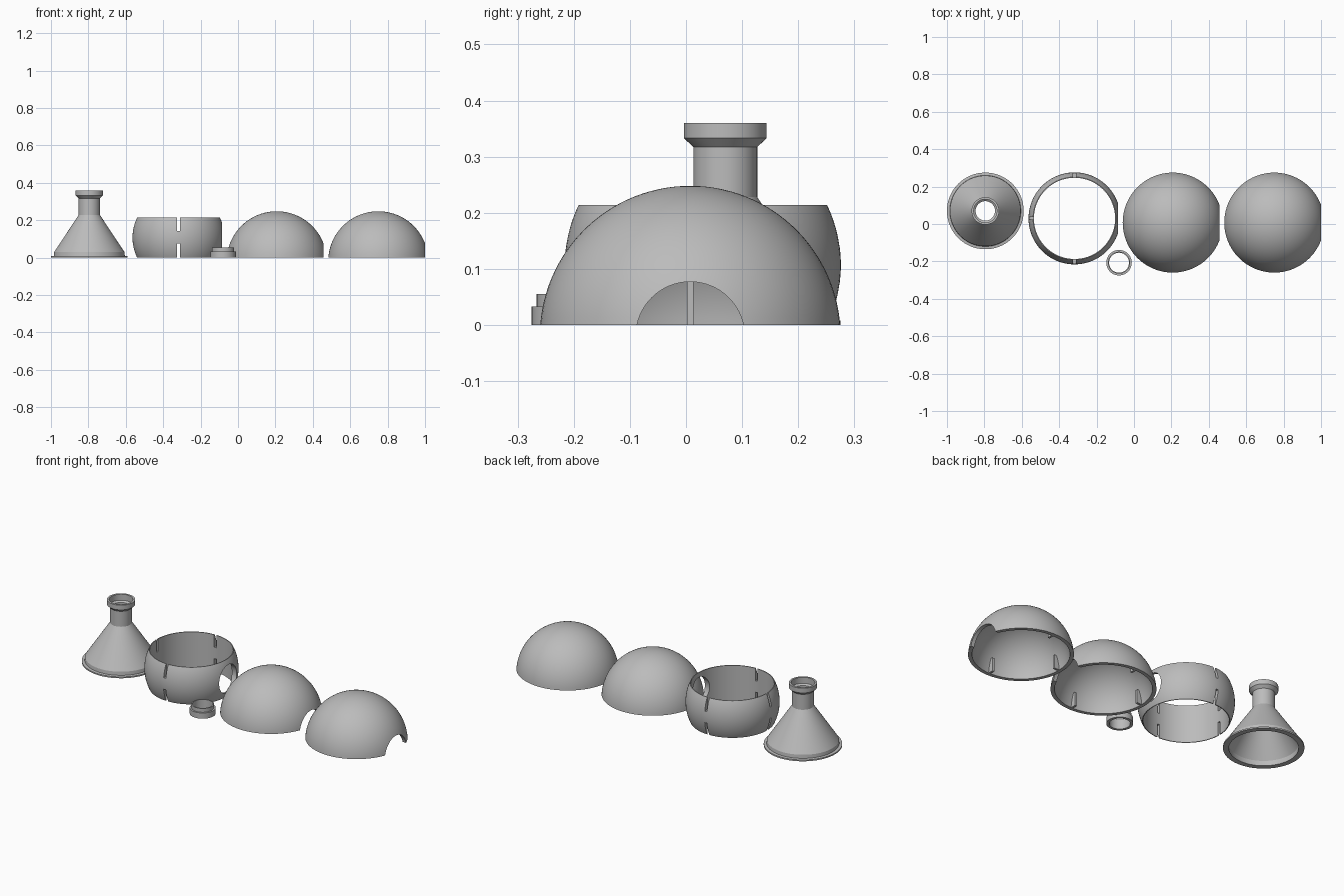
import bpy, bmesh, math
from mathutils import Matrix

if "Cube" in bpy.data.objects:
    bpy.data.objects.remove(bpy.data.objects["Cube"])

SEG = 96
grey = bpy.data.materials.new("plain grey")
grey.diffuse_color = (0.5, 0.5, 0.5, 1)
grey.use_nodes = True
grey.node_tree.nodes["Principled BSDF"].inputs["Base Color"].default_value = grey.diffuse_color


def finish(name, bm, loc=(0, 0, 0)):
    bmesh.ops.recalc_face_normals(bm, faces=bm.faces)
    me = bpy.data.meshes.new(name)
    bm.to_mesh(me)
    bm.free()
    me.materials.append(grey)
    ob = bpy.data.objects.new(name, me)
    ob.location = loc
    bpy.context.collection.objects.link(ob)
    return ob


def lathe(name, profile, loc):
    """Revolve a closed (radius, height) profile around z."""
    bm = bmesh.new()
    rings = []
    for r, z in profile:
        if r < 1e-6:
            rings.append([bm.verts.new((0, 0, z))] * SEG)
        else:
            rings.append([bm.verts.new((r * math.cos(a), r * math.sin(a), z))
                          for a in (2 * math.pi * i / SEG for i in range(SEG))])
    for k, a in enumerate(rings):
        b = rings[(k + 1) % len(rings)]
        if a[0] is a[1] and b[0] is b[1]:
            continue
        for i in range(SEG):
            j = (i + 1) % SEG
            bm.faces.new(list(dict.fromkeys((a[i], a[j], b[j], b[i]))))
    return finish(name, bm, loc)


def arc(radius, zc, z0, z1, n):
    """Points of a circle centred on the axis, from height z0 to z1."""
    t0, t1 = (math.asin(max(-1, min(1, (z - zc) / radius))) for z in (z0, z1))
    ts = [t0 + (t1 - t0) * i / n for i in range(n + 1)]
    return [(radius * math.cos(t), zc + radius * math.sin(t)) for t in ts]


def box(name, loc, angle, r0, r1, width, z0, z1):
    """Block reaching from radius r0 to r1 in the given direction."""
    bm = bmesh.new()
    m = (Matrix.Rotation(angle, 4, 'Z')
         @ Matrix.Translation(((r0 + r1) / 2, 0, (z0 + z1) / 2))
         @ Matrix.Diagonal((r1 - r0, width, z1 - z0, 1)))
    bmesh.ops.create_cube(bm, size=1, matrix=m)
    return finish(name, bm, loc)


def side_cylinder(loc, radius, z):
    """Cutter pointing out towards +x."""
    bm = bmesh.new()
    m = Matrix.Translation((0.25, 0, z)) @ Matrix.Rotation(math.pi / 2, 4, 'Y')
    bmesh.ops.create_cone(bm, cap_ends=True, segments=64, radius1=radius,
                          radius2=radius, depth=0.3, matrix=m)
    return finish("cutter", bm, loc)


def cut(ob, cutter):
    mod = ob.modifiers.new("cut", 'BOOLEAN')
    mod.operation = 'DIFFERENCE'
    mod.solver = 'EXACT'
    mod.object = cutter
    bpy.context.view_layer.objects.active = ob
    bpy.ops.object.modifier_apply(modifier=mod.name)
    bpy.data.objects.remove(cutter)


THREE_SIDES = (math.pi / 2, math.pi, -math.pi / 2)

# Two hollow domes with a side opening and three inner locking tabs
for label, x in (("inner", 0.207), ("outer", 0.75)):
    loc = (x, 0.0075, 0)
    outside = arc(0.268, -0.02, 0, 0.248, 28)
    inside = arc(0.248, -0.02, 0.228, 0, 28)
    dome = lathe(label + "_dome", outside + inside, loc)
    cut(dome, side_cylinder(loc, 0.097, -0.02))
    for i, a in enumerate(THREE_SIDES):
        box(f"{label}_dome_tab_{i + 1}", loc, a, 0.217, 0.2485, 0.012, 0, 0.077)

# Barrel-shaped ring with a round side hole and slots above and below
loc = (-0.318, 0.03, 0)
band = lathe("slotted_ring", arc(0.246, 0.107, 0, 0.214, 24)
             + [(0.217, 0.214), (0.217, 0)], loc)
cut(band, side_cylinder(loc, 0.08, 0.107))
for a in THREE_SIDES:
    for z0, z1 in ((-0.02, 0.076), (0.142, 0.24)):
        cut(band, box("cutter", loc, a, 0.19, 0.27, 0.014, z0, z1))

# Funnel with base flange, cone, neck and flared collar
lathe("funnel", [(0.205, 0), (0.205, 0.008), (0.19, 0.01), (0.188, 0.03),
                 (0.057, 0.228), (0.057, 0.317), (0.0735, 0.333), (0.0735, 0.36),
                 (0.062, 0.36), (0.062, 0.325), (0.052, 0.317), (0.052, 0.222),
                 (0.176, 0.028), (0.176, 0)], (-0.795, 0.07, 0))

# Small stepped collar ring
lathe("small_ring", [(0.068, 0), (0.068, 0.033), (0.059, 0.033), (0.059, 0.055),
                     (0.053, 0.055), (0.053, 0)], (-0.08, -0.207, 0))

# Smooth shading with crisp edges
for ob in bpy.context.scene.objects:
    ob.select_set(True)
bpy.context.view_layer.objects.active = band
bpy.ops.object.shade_smooth_by_angle(angle=math.radians(25))
